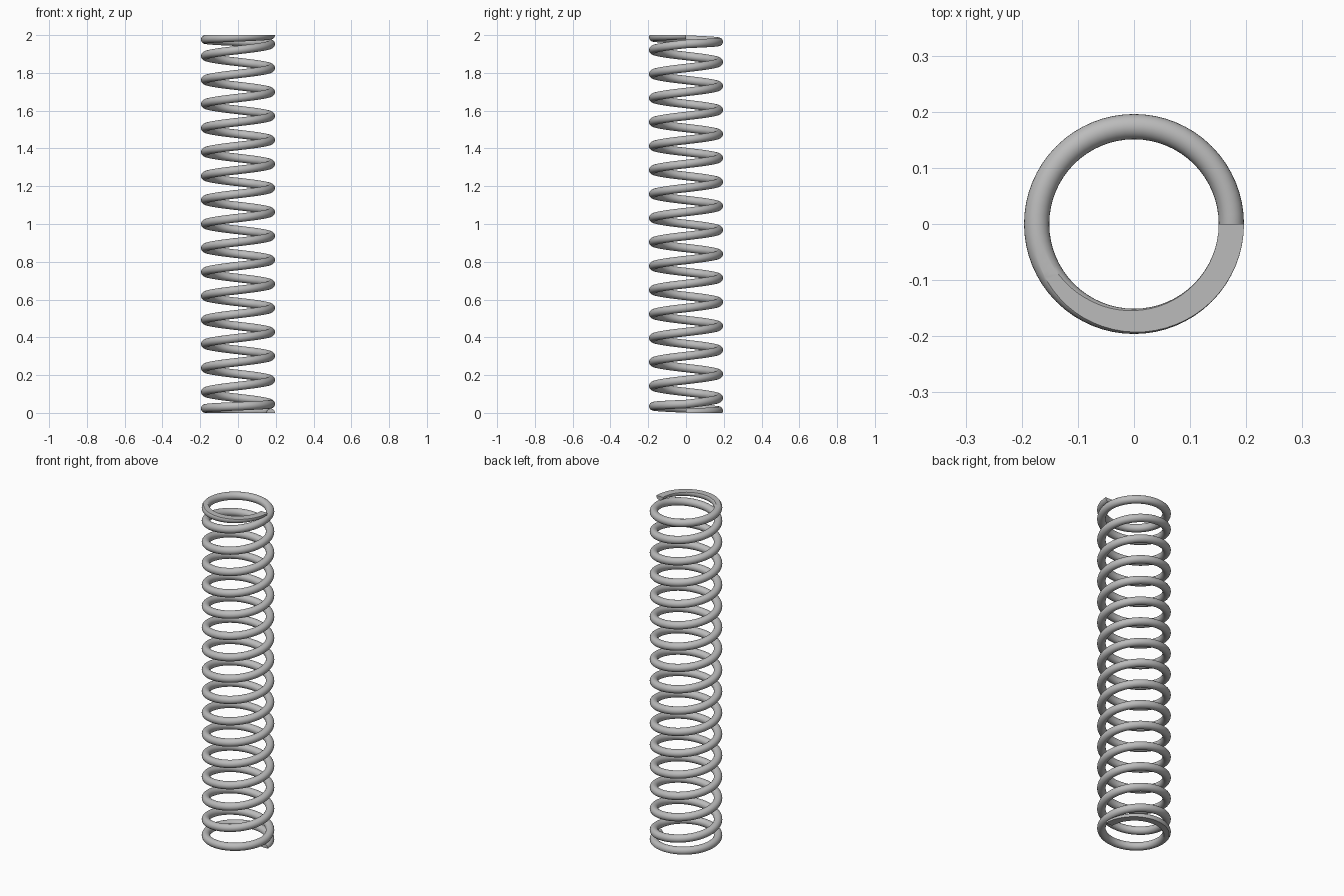
import bpy, bmesh, math
from mathutils import Vector

cube = bpy.data.objects.get("Cube")
if cube:
    bpy.data.objects.remove(cube)

HEIGHT = 2.0
COIL_R, WIRE_R = 0.1735, 0.0225
TURNS = 17
END_RISE = 0.047                       # closed end coils
PITCH = (HEIGHT - 2 * END_RISE) / (TURNS - 2)
STEPS, SIDES = 64, 24


def wire_height(turn):
    """Closed coil, open coils, closed coil."""
    if turn < 1:
        return END_RISE * turn
    if turn > TURNS - 1:
        return HEIGHT - END_RISE * (TURNS - turn)
    return END_RISE + PITCH * (turn - 1)


# Brushed steel
steel = bpy.data.materials.new("steel grey")
steel.use_nodes = True
colour = (0.5, 0.5, 0.5, 1)
steel.diffuse_color = colour
steel.node_tree.nodes["Principled BSDF"].inputs["Base Color"].default_value = colour

# Sweep a round wire along the helix
bm = bmesh.new()
rings = []
for i in range(TURNS * STEPS + 1):
    turn = i / STEPS
    a = math.tau * turn
    out = Vector((math.cos(a), math.sin(a), 0))
    centre = out * COIL_R + Vector((0, 0, wire_height(turn)))
    ring = []
    for s in range(SIDES):
        b = math.tau * s / SIDES
        offset = out * math.cos(b) + Vector((0, 0, math.sin(b)))
        ring.append(bm.verts.new(centre + offset * WIRE_R))
    rings.append(ring)

for lower, upper in zip(rings, rings[1:]):
    for s in range(SIDES):
        t = (s + 1) % SIDES
        bm.faces.new((lower[s], upper[s], upper[t], lower[t]))
bm.faces.new(rings[0])
bm.faces.new(list(reversed(rings[-1])))

# Grind both ends flat
for z, direction in ((0, -1), (HEIGHT, 1)):
    bmesh.ops.bisect_plane(bm, geom=bm.verts[:] + bm.edges[:] + bm.faces[:], dist=1e-6,
                           plane_co=(0, 0, z), plane_no=(0, 0, direction),
                           clear_outer=True)
    rim = [e for e in bm.edges if e.is_boundary]
    bmesh.ops.triangle_fill(bm, edges=rim, use_beauty=True, normal=(0, 0, direction))
bmesh.ops.recalc_face_normals(bm, faces=bm.faces[:])

mesh = bpy.data.meshes.new("coil_spring")
bm.to_mesh(mesh)
bm.free()
mesh.materials.append(steel)
spring = bpy.data.objects.new("coil_spring", mesh)
bpy.context.collection.objects.link(spring)

# Smooth wire, crisp ground ends
bpy.ops.object.select_all(action="DESELECT")
spring.select_set(True)
bpy.context.view_layer.objects.active = spring
bpy.ops.object.shade_smooth_by_angle(angle=math.radians(30))
